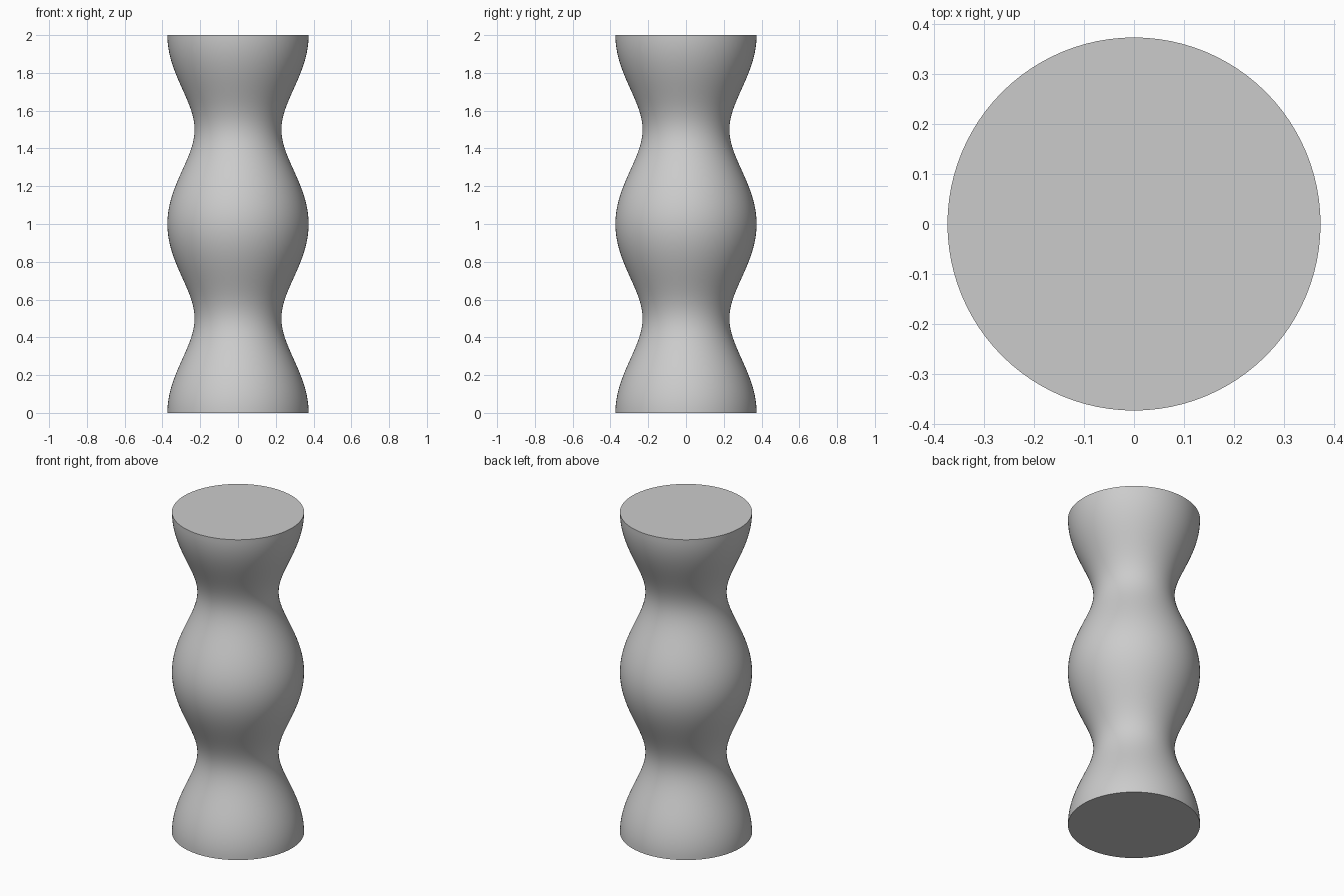
import bpy, bmesh, math

if "Cube" in bpy.data.objects:
    bpy.data.objects.remove(bpy.data.objects["Cube"])

SIDES, RINGS = 96, 80
R_MAX, R_MIN, PERIOD, HEIGHT = 0.374, 0.230, 1.0, 2.0

def radius(z):
    # bulges are broad and necks are tighter
    mean, amp = (R_MAX**2 + R_MIN**2) / 2, (R_MAX**2 - R_MIN**2) / 2
    return math.sqrt(mean + amp * math.cos(2 * math.pi * z / PERIOD))

# Wavy column: stacked rings bridged into a closed lathe shape
bm = bmesh.new()
rings = []
for k in range(RINGS + 1):
    z = HEIGHT * k / RINGS
    r = radius(z)
    rings.append([bm.verts.new((r * math.cos(2 * math.pi * i / SIDES),
                                r * math.sin(2 * math.pi * i / SIDES), z))
                  for i in range(SIDES)])
for a, b in zip(rings, rings[1:]):
    for i in range(SIDES):
        j = (i + 1) % SIDES
        bm.faces.new((a[i], a[j], b[j], b[i]))
# Flat end caps
bm.faces.new(rings[0][::-1])
bm.faces.new(rings[-1])

mesh = bpy.data.meshes.new("wavy_column")
bm.to_mesh(mesh)
bm.free()
column = bpy.data.objects.new("wavy_column", mesh)
bpy.context.collection.objects.link(column)
bpy.context.view_layer.objects.active = column
column.select_set(True)
bpy.ops.object.shade_smooth_by_angle(angle=math.radians(40))
